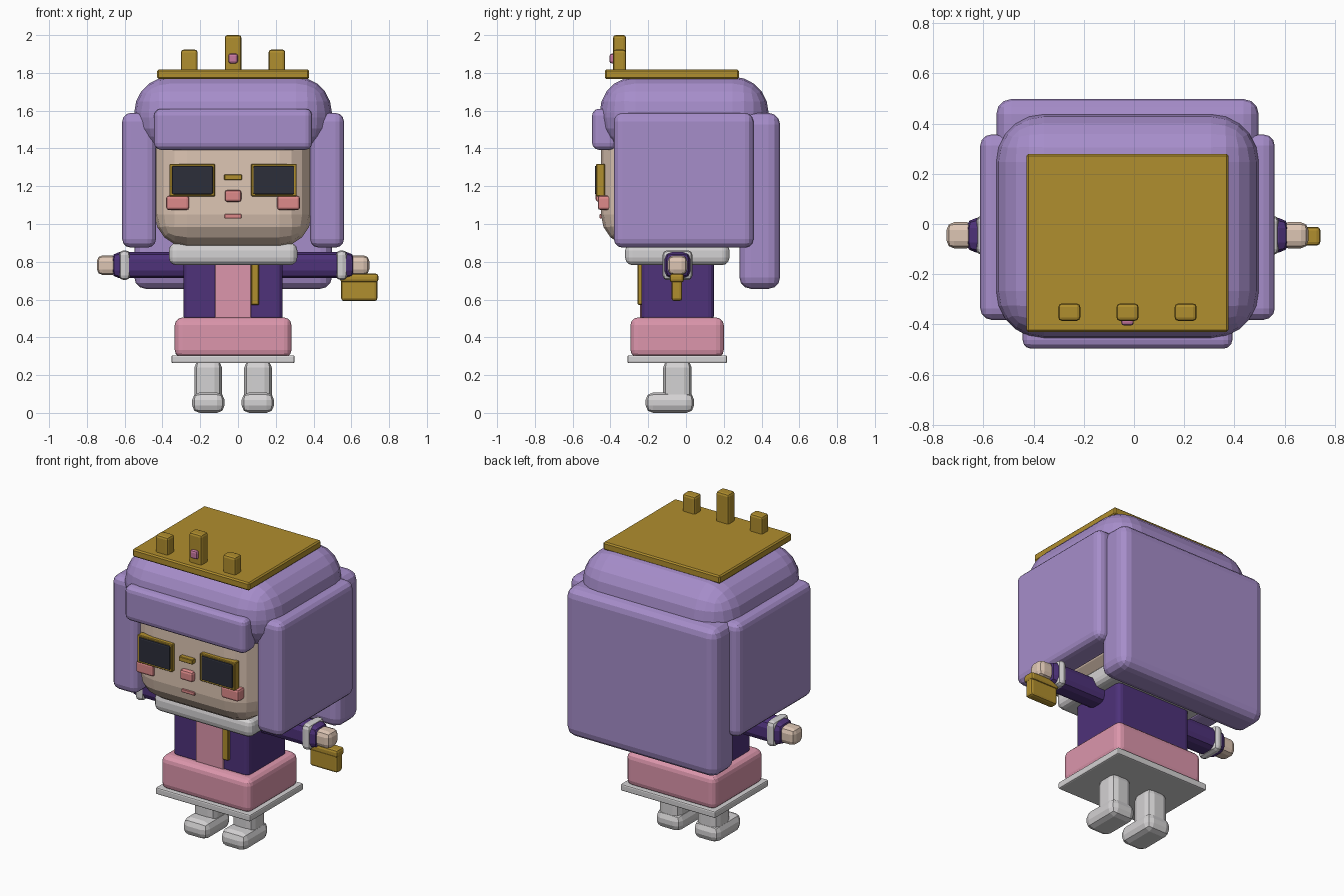
import bpy
import bmesh
from mathutils import Vector

default = bpy.data.objects.get("Cube")
if default:
    bpy.data.objects.remove(default, do_unlink=True)

MID = -0.026      # symmetry plane of the figure
DEPTH = -0.045    # centre of body front to back


def to_linear(c):
    return c / 12.92 if c <= 0.04045 else ((c + 0.055) / 1.055) ** 2.4


def material(name, r, g, b):
    mat = bpy.data.materials.new(name)
    mat.use_nodes = True
    colour = [to_linear(v / 255) for v in (r, g, b)] + [1.0]
    mat.diffuse_color = colour
    mat.node_tree.nodes["Principled BSDF"].inputs["Base Color"].default_value = colour
    return mat


LILAC = material("lilac hair", 166, 141, 202)
GOLD = material("gold", 176, 142, 46)
SKIN = material("skin", 222, 198, 180)
PURPLE = material("deep purple", 78, 50, 122)
PINK = material("pink cloth", 220, 150, 172)
BLUSH = material("blush", 222, 138, 138)
WHITE = material("white cloth", 212, 210, 211)
DARK = material("dark lens", 44, 46, 58)
GEM = material("gem pink", 200, 120, 160)


def block(name, xs, ys, zs, mat, bevel=0.0, segments=3):
    """Box between the given limits, with rounded edges."""
    lo, hi = Vector((xs[0], ys[0], zs[0])), Vector((xs[1], ys[1], zs[1]))
    mesh = bpy.data.meshes.new(name)
    bm = bmesh.new()
    bmesh.ops.create_cube(bm, size=1)
    bmesh.ops.scale(bm, vec=hi - lo, verts=bm.verts)
    if bevel:
        bmesh.ops.bevel(bm, geom=bm.edges[:], offset=bevel, segments=segments,
                        profile=0.5, affect='EDGES', clamp_overlap=True)
    bm.to_mesh(mesh)
    bm.free()
    obj = bpy.data.objects.new(name, mesh)
    obj.location = (lo + hi) / 2
    obj.data.materials.append(mat)
    bpy.context.collection.objects.link(obj)
    return obj


def centred(name, half, ys, zs, mat, bevel=0.0, segments=3):
    return block(name, (MID - half, MID + half), ys, zs, mat, bevel, segments)


def pair(name, inner, outer, ys, zs, mat, bevel=0.0, segments=3):
    """Matching left and right blocks, measured out from the middle."""
    block("left_" + name, (MID + inner, MID + outer), ys, zs, mat, bevel, segments)
    block("right_" + name, (MID - outer, MID - inner), ys, zs, mat, bevel, segments)


# Head and hair
centred("head", 0.415, (-0.45, 0.37), (0.88, 1.6), SKIN, 0.17, 4)
centred("hair_cap", 0.523, (-0.457, 0.437), (1.375, 1.78), LILAC, 0.19, 5)
centred("fringe", 0.418, (-0.497, -0.37), (1.393, 1.61), LILAC, 0.035)
pair("side_hair", 0.408, 0.587, (-0.382, 0.357), (0.875, 1.588), LILAC, 0.045)
centred("back_hair", 0.523, (0.283, 0.498), (0.657, 1.588), LILAC, 0.06)

# Face
pair("eye_frame", 0.096, 0.337, (-0.476, -0.43), (1.146, 1.318), GOLD, 0.004, 1)
pair("eye_lens", 0.107, 0.324, (-0.483, -0.44), (1.157, 1.308), DARK, 0.008, 2)
centred("glasses_bridge", 0.047, (-0.48, -0.43), (1.233, 1.262), GOLD, 0.003, 1)
centred("nose", 0.044, (-0.478, -0.42), (1.117, 1.18), BLUSH, 0.014, 2)
centred("mouth", 0.045, (-0.457, -0.4), (1.03, 1.052), BLUSH, 0.003, 1)
pair("cheek", 0.233, 0.354, (-0.467, -0.39), (1.074, 1.15), BLUSH, 0.014, 2)

# Crown
centred("crown_plate", 0.403, (-0.43, 0.28), (1.768, 1.817), GOLD, 0.008, 1)
centred("crown_middle_spike", 0.044, (-0.386, -0.317), (1.80, 2.0), GOLD, 0.014, 2)
pair("crown_spike", 0.188, 0.276, (-0.386, -0.317), (1.80, 1.923), GOLD, 0.014, 2)
centred("crown_gem", 0.025, (-0.405, -0.375), (1.85, 1.902), GEM, 0.012, 2)

# Body and clothes
centred("collar", 0.34, (-0.322, 0.23), (0.782, 0.9), WHITE, 0.04)
centred("torso", 0.262, (-0.236, 0.147), (0.48, 0.83), PURPLE, 0.03)
centred("front_panel", 0.096, (-0.243, -0.2), (0.49, 0.82), PINK, 0.004, 1)
block("gold_sash", (0.069, 0.111), (-0.256, -0.21), (0.572, 0.82), GOLD, 0.004, 1)
centred("skirt", 0.309, (-0.294, 0.2), (0.293, 0.505), PINK, 0.04)
centred("skirt_trim", 0.326, (-0.31, 0.217), (0.263, 0.305), WHITE, 0.008, 2)

# Arms
AXIS_Z = 0.782


def arm_ring(name, inner, outer, radius, mat, bevel, segments=2):
    pair(name, inner, outer, (DEPTH - radius, DEPTH + radius),
         (AXIS_Z - radius, AXIS_Z + radius), mat, bevel, segments)


arm_ring("sleeve", 0.2, 0.643, 0.069, PURPLE, 0.04)
arm_ring("cuff", 0.545, 0.604, 0.079, WHITE, 0.025)
arm_ring("hand", 0.61, 0.721, 0.052, SKIN, 0.03)

# Legs and shoes
pair("leg", 0.059, 0.205, (-0.121, 0.03), (0.04, 0.28), WHITE, 0.04, 2)
pair("shoe", 0.045, 0.217, (-0.214, 0.043), (0.0, 0.108), WHITE, 0.04, 2)

# Handbag
block("bag_body", (0.546, 0.738), (-0.077, -0.02), (0.592, 0.72), GOLD, 0.015, 2)
block("bag_flap", (0.541, 0.743), (-0.086, -0.011), (0.69, 0.738), GOLD, 0.015, 2)
